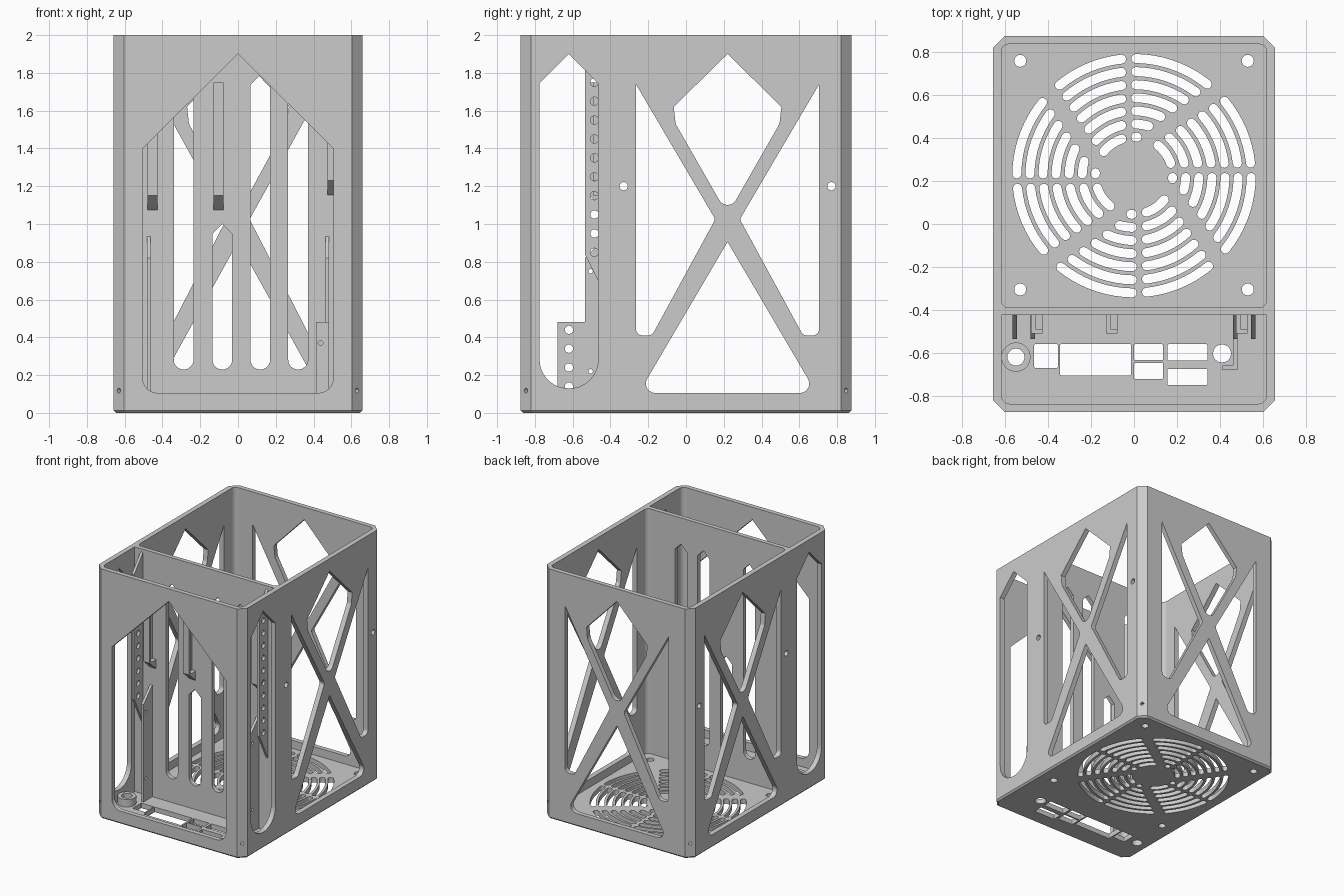
import bpy, bmesh
from math import sin, cos, tan, pi, radians, degrees
from mathutils import Vector, Matrix

cube = bpy.data.objects.get("Cube")
if cube:
    bpy.data.objects.remove(cube)

grey = bpy.data.materials.new("matte grey")
grey.use_nodes = True
COLOR = (0.6, 0.6, 0.6, 1)
grey.diffuse_color = COLOR
grey.node_tree.nodes["Principled BSDF"].inputs["Base Color"].default_value = COLOR

AXES = {"x": lambda u, v, w: (w, u, v),
        "y": lambda u, v, w: (u, w, v),
        "z": lambda u, v, w: (u, v, w)}


def rounded(points, steps=6):
    """Polygon of (u, v, radius) with filleted corners."""
    out = []
    for i, p in enumerate(points):
        c, r = Vector(p[:2]), (p[2] if len(p) > 2 else 0)
        if not r:
            out.append(c)
            continue
        a = (Vector(points[i - 1][:2]) - c).normalized()
        b = (Vector(points[(i + 1) % len(points)][:2]) - c).normalized()
        half = a.angle(b) / 2
        mid = c + (a + b).normalized() * (r / sin(half))
        start = c + a * (r / tan(half)) - mid
        end = c + b * (r / tan(half)) - mid
        turn = start.angle_signed(end)
        for k in range(steps + 1):
            t = -turn * k / steps
            out.append(mid + Vector((start.x * cos(t) - start.y * sin(t),
                                     start.x * sin(t) + start.y * cos(t))))
    return out


def rect(u0, u1, v0, v1, r=0):
    return rounded([(u0, v0, r), (u1, v0, r), (u1, v1, r), (u0, v1, r)])


def circle(u, v, r, n=20):
    return [(u + r * cos(2 * pi * k / n), v + r * sin(2 * pi * k / n)) for k in range(n)]


def prism(bm, pts, axis, lo, hi):
    f = AXES[axis]
    a = [bm.verts.new(f(p[0], p[1], lo)) for p in pts]
    b = [bm.verts.new(f(p[0], p[1], hi)) for p in pts]
    n = len(pts)
    bm.faces.new(a)
    bm.faces.new(b[::-1])
    for i in range(n):
        bm.faces.new((a[i], b[i], b[(i + 1) % n], a[(i + 1) % n]))


def part(name, prisms):
    bm = bmesh.new()
    for p in prisms:
        prism(bm, *p)
    bmesh.ops.recalc_face_normals(bm, faces=bm.faces)
    me = bpy.data.meshes.new(name)
    bm.to_mesh(me)
    bm.free()
    me.materials.append(grey)
    ob = bpy.data.objects.new(name, me)
    bpy.context.collection.objects.link(ob)
    return ob


def cut(ob, *cutters):
    """Subtract each cutter in turn; the second solver serves if the first yields nothing."""
    for c in cutters:
        c.hide_render = True
        m = ob.modifiers.new("cut", "BOOLEAN")
        m.operation, m.object = "DIFFERENCE", c
        for solver in ("EXACT", "MANIFOLD"):
            m.solver = solver
            bpy.context.view_layer.update()
            dg = bpy.context.evaluated_depsgraph_get()
            me = bpy.data.meshes.new_from_object(ob.evaluated_get(dg))
            if me.polygons:
                ob.modifiers.clear()
                ob.data = me
                break
        ob.modifiers.clear()
        bpy.data.objects.remove(c)


# Outer block with chamfered corners and a small bevel round the base
X, Y, C = 0.658, 0.875, 0.055
outline = [(sx * a, sy * b) for sx, sy, order in ((1, -1, 1), (1, 1, -1), (-1, 1, 1), (-1, -1, -1))
           for a, b in ((X - C, Y), (X, Y - C))[::order]]
case = part("case", [(outline, "z", 0, 2)])
bm = bmesh.new()
bm.from_mesh(case.data)
base = [e for e in bm.edges if all(v.co.z < 0.001 for v in e.verts)]
bmesh.ops.bevel(bm, geom=base, offset=0.013, segments=1, affect="EDGES")
bm.to_mesh(case.data)
bm.free()

# Front and rear chambers, open at the top
FLOOR = 0.04
chambers = part("chamber_cutter", [
    (rect(-0.618, 0.618, -0.39, 0.838, 0.035), "z", FLOOR, 2.2),
    (rounded([(-0.618, -0.425), (-0.618, -0.838, 0.04), (0.618, -0.838, 0.04), (0.618, -0.425)]),
     "z", FLOOR, 2.2)])


def truss(centre, s):
    """Four windows that leave crossed braces."""
    side = [(0.485, 1.74), (0.065, 1.025, 0.03), (0.4, 0.41, 0.035), (0.485, 0.41, 0.035)]
    right = [(centre + s * p[0], *p[1:]) for p in side]
    left = [(centre - s * p[0], *p[1:]) for p in side]
    low = [(centre, 0.905), (centre + s * 0.47, 0.105, 0.05), (centre - s * 0.47, 0.105, 0.05)]
    top = [(0, 1.9), (0.285, 1.62), (0.275, 1.53, 0.06), (0, 1.05, 0.05),
           (-0.275, 1.53, 0.06), (-0.285, 1.62)]
    top = [(centre + s * p[0], *p[1:]) for p in top]
    return [rounded(w) for w in (right, left, low, top)]


def slot(u0, u1, v0, v1):
    """Upright slot with a round foot and a pointed head."""
    r = (u1 - u0) / 2
    return rounded([(u0, v0, r * 0.98), (u1, v0, r * 0.98), (u1, v1 - r), ((u0 + u1) / 2, v1), (u0, v1 - r)], 10)


side_shapes = truss(0.22, 1) + [slot(-0.775, -0.465, 0.13, 1.9),
                                circle(-0.33, 1.2, 0.022), circle(0.77, 1.2, 0.022)]
sides = part("side_cutter", [(s, "x", -1, 1) for s in side_shapes])

# Back braces, divider slots and the gabled front opening
gable = rounded([(-0.505, 0.105, 0.08), (0.505, 0.105, 0.08), (0.505, 1.4), (0, 1.9), (-0.505, 1.4)])
divider = [slot(x, x + 0.104, 0.23, top)
           for x, top in ((-0.34, 1.79), (-0.135, 1.0), (0.066, 1.79), (0.266, 1.79))]
back = part("back_cutter", [(s, "y", 0.6, 1) for s in truss(0, 0.945)])
middle = part("divider_cutter", [(s, "y", -0.5, -0.3) for s in divider])
front = part("front_cutter", [(gable, "y", -1, -0.7)])

# Fan grille: rings of round-ended slots in four swirling quadrants
W = 0.021


def arc_slot(r, a0, a1):
    pts = []
    n = max(2, int((a1 - a0) / 4))
    spans = [(a0 + (a1 - a0) * k / n) for k in range(n + 1)]
    at = lambda rad, ang: (rad * cos(radians(ang)), 0.225 + rad * sin(radians(ang)))
    pts += [at(r + W, a) for a in spans]
    for end, back in ((a1, 0), (a0, 180)):
        c = Vector(at(r, end))
        for k in range(1, 6):
            t = radians(end + back + 30 * k)
            pts.append(c + Vector((cos(t), sin(t))) * W)
        if not back:
            pts += [at(r - W, a) for a in reversed(spans)]
    return pts


grille = []
for ring in range(7):
    r = 0.18 + 0.061 * ring
    swirl = 0.2 * (0.565 - r)
    start = 45 + degrees((0.056 + swirl) / r)
    end = 135 - degrees((0.056 - swirl) / r)
    mid, gap = 90 + degrees(0.025 / r), degrees(0.033 / r)
    for q in range(4):
        t = 90 * q
        grille.append(arc_slot(r, min(start, mid - gap - 2) + t, mid - gap + t))
        grille.append(arc_slot(r, mid + gap + t, end + t))
fan = part("fan_cutter", [(s, "z", -0.1, 0.06) for s in grille])

# Fan screw holes, cable holes and socket openings
ports = [circle(x, y, 0.028) for x in (-0.53, 0.53) for y in (-0.305, 0.76)]
ports += [circle(-0.55, -0.62, 0.04), circle(0.41, -0.603, 0.042)]
ports += [rect(*p, 0.006) for p in (
    (-0.465, -0.355, -0.67, -0.56), (-0.345, -0.013, -0.705, -0.56),
    (0, 0.136, -0.634, -0.56), (0, 0.136, -0.722, -0.647),
    (0.156, 0.343, -0.637, -0.56), (0.156, 0.343, -0.75, -0.675))]
sockets = part("socket_cutter", [(s, "z", -0.1, 0.06) for s in ports])

# Small screw holes through the corner chamfers
corners = []
for sx in (-1, 1):
    for sy in (-1, 1):
        c = part("corner_cutter", [(circle(0, 0, 0.013, 12), "z", -0.06, 0.06)])
        way = Vector((sx, sy, 0)).to_track_quat("Z", "Y").to_matrix().to_4x4()
        c.matrix_world = Matrix.Translation((sx * 0.625, sy * 0.842, 0.118)) @ way
        corners.append(c)
cut(case, chambers, sides, back, middle, front, fan, sockets, *corners)

# Cable grommet on the floor
grommet = part("cable_grommet", [(circle(-0.55, -0.62, 0.068, 28), "z", FLOOR - 0.002, 0.1)])
cut(grommet, part("grommet_cutter", [(circle(-0.55, -0.62, 0.04), "z", 0, 0.2)]))

# Perforated strips and lower plates on the divider, mirrored left and right
for sx, word in ((1, "left"), (-1, "right")):
    def span(a, b):
        return sorted((sx * a, sx * b))
    strip = part(word + "_perforated_strip", [(
        [(-0.42, 0.61), (-0.535, 0.84), (-0.535, 1.84), (-0.42, 1.98)], "x", *span(0.545, 0.565))])
    cut(strip, part("strip_cutter", [(circle(-0.485, 0.85 + 0.1 * k, 0.022, 16), "x", -1, 1)
                                     for k in range(10)]))
    shape = [(-0.42, 0.035), (-0.42, 0.94), (-0.535, 0.82), (-0.535, 0.035)]
    holes = [circle(-0.505, z, 0.012, 12) for z in (0.22, 0.75)]
    if sx > 0:
        shape[3:] = [(-0.535, 0.48), (-0.68, 0.48), (-0.68, 0.035)]
        holes += [circle(-0.62, 0.14 + 0.1 * k, 0.022, 16) for k in range(4)]
    plate = part(word + "_lower_plate", [(shape, "x", *span(0.462, 0.482))])
    cut(plate, part("plate_cutter", [(h, "x", -1, 1) for h in holes]))

# Front lip of the left bracket
lip = part("bracket_lip", [(rect(0.412, 0.462, 0.035, 0.48), "y", -0.68, -0.66)])
cut(lip, part("lip_cutter", [(circle(0.437, 0.37, 0.013, 12), "y", -1, 0)]))

# Upper guide rails: angle profile on a sloping foot
for x, z, name in ((-0.48, 1.07, "right"), (-0.13, 1.07, "middle"), (0.475, 1.15, "left")):
    foot = [(-0.42, z), (-0.51, z + 0.08), (-0.42, z + 0.08)]
    part(name + "_guide_rail", [
        (rect(-0.49, -0.42, z + 0.08, 1.75), "x", x, x + 0.02),
        (rect(-0.51, -0.49, z + 0.08, 1.75), "x", x, x + 0.053),
        (foot, "x", x, x + 0.053)])
